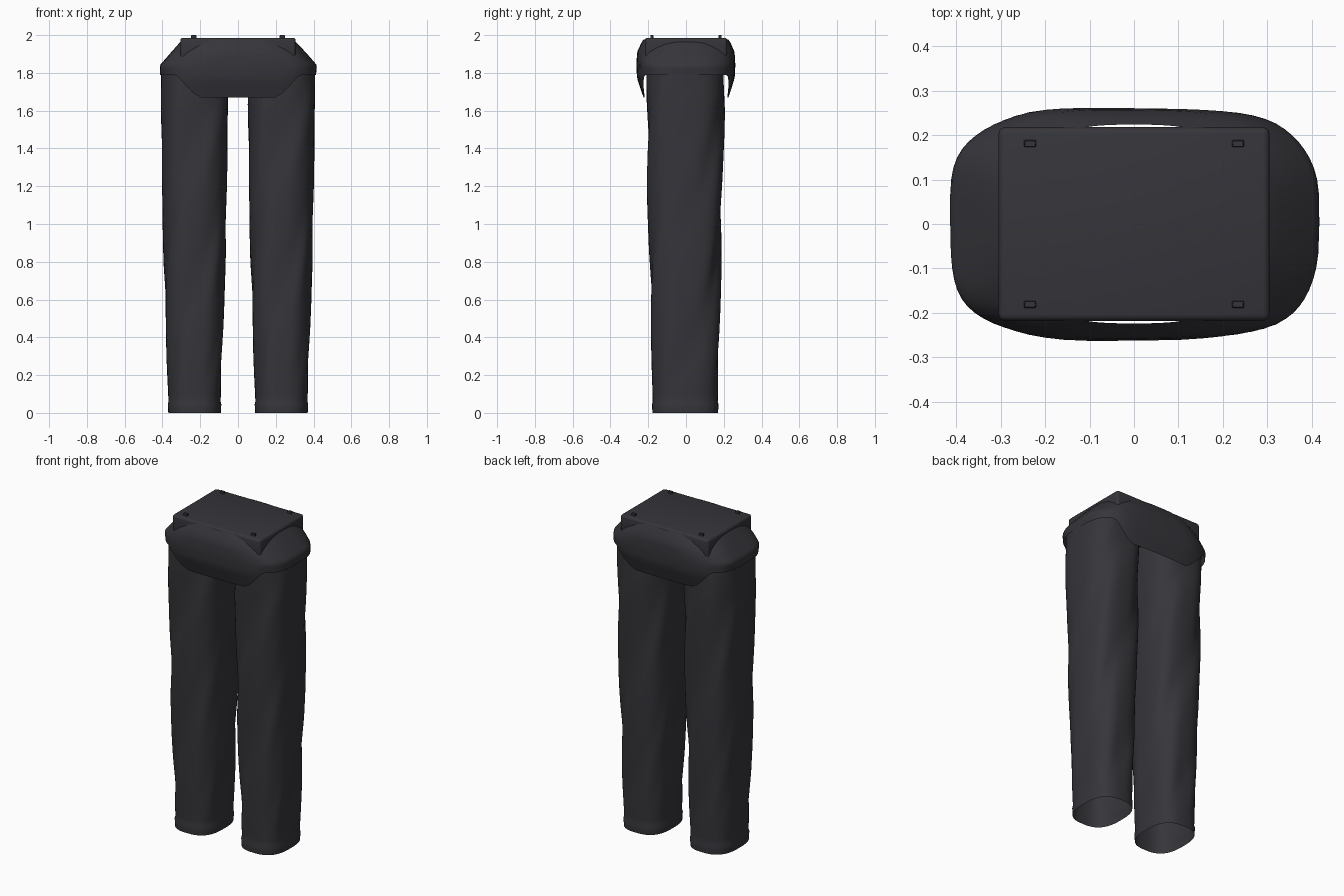
import bpy, bmesh, math

cube = bpy.data.objects.get("Cube")
if cube:
    bpy.data.objects.remove(cube)

# Single dark cloth colour
COLOUR = (0.036, 0.036, 0.043, 1.0)
cloth = bpy.data.materials.new("charcoal cloth")
cloth.use_nodes = True
cloth.diffuse_color = COLOUR
bsdf = cloth.node_tree.nodes["Principled BSDF"]
bsdf.inputs["Base Color"].default_value = COLOUR
bsdf.inputs["Roughness"].default_value = 0.8


def finish(name, bm, angle=40):
    bmesh.ops.recalc_face_normals(bm, faces=bm.faces)
    mesh = bpy.data.meshes.new(name)
    bm.to_mesh(mesh)
    bm.free()
    mesh.materials.append(cloth)
    obj = bpy.data.objects.new(name, mesh)
    bpy.context.collection.objects.link(obj)
    bpy.ops.object.select_all(action='DESELECT')
    obj.select_set(True)
    bpy.context.view_layer.objects.active = obj
    bpy.ops.object.shade_smooth_by_angle(angle=math.radians(angle))
    return obj


def squircle(t, rx, ry, power):
    """Point on a rounded rectangle outline at angle t."""
    c, s = math.cos(t), math.sin(t)
    return (math.copysign(abs(c) ** (2 / power), c) * rx,
            math.copysign(abs(s) ** (2 / power), s) * ry)


def loft(bm, rings):
    rings = [[bm.verts.new(p) for p in ring] for ring in rings]
    for a, b in zip(rings, rings[1:]):
        for i in range(len(a)):
            j = (i + 1) % len(a)
            bm.faces.new((a[i], a[j], b[j], b[i]))


def sample(profile, z):
    """Interpolate (z, rx, ry) rows at height z."""
    for (z0, *a), (z1, *b) in zip(profile, profile[1:]):
        if z <= z1:
            f = (z - z0) / (z1 - z0)
            return [p + (q - p) * f for p, q in zip(a, b)]
    return profile[-1][1:]


# Legs: open tubes with spiralling cloth folds and a plain hem
LEG = [(0, 0.139, 0.174), (0.05, 0.142, 0.176), (0.06, 0.138, 0.172),
       (0.8, 0.163, 0.188), (1.65, 0.178, 0.205), (1.84, 0.178, 0.205)]


def leg(name, cx):
    heights = [0, 0.02, 0.045, 0.06] + [0.06 + 1.78 * k / 60 for k in range(1, 61)]
    rings = []
    for z in heights:
        rx, ry = sample(LEG, z)
        fade = min(1, max(0, z - 0.06) * 4, max(0, 1.84 - z) * 4)
        ring = []
        for i in range(56):
            t = math.tau * i / 56
            fold = (0.5 * math.sin(5 * (t - 1.7 * z))
                    + 0.4 * math.sin(3 * t - 7 * z + 1)
                    + 0.3 * math.sin(8 * t - 11 * z + 2) * math.sin(6 * z))
            x, y = squircle(t, rx, ry, 2.7)
            k = 1 + 0.04 * fade * fold
            ring.append((cx + x * k, y * k - 0.004, z))
        rings.append(ring)
    bm = bmesh.new()
    loft(bm, rings)
    finish(name, bm)


leg("left_leg", 0.23)
leg("right_leg", -0.23)

# Hip shell: bulging band whose hem hangs lower at front and back
HIP = [(1.67, 0.405, 0.225), (1.77, 0.412, 0.258), (1.84, 0.416, 0.262),
       (1.91, 0.355, 0.258), (1.96, 0.31, 0.236), (1.978, 0.29, 0.224)]
rings = []
for level in range(15):
    f = level / 14
    ring = []
    for i in range(64):
        t = math.tau * i / 64
        x_guess = abs(squircle(t, 0.41, 0.25, 3.3)[0])
        rise = min(1, max(0, (x_guess - 0.2) / 0.12))
        low = 1.67 + 0.12 * rise ** 1.3
        z = low + (1.978 - low) * f
        rx, ry = sample(HIP, z)
        power = 3.4 - 0.7 * max(0, (z - 1.88) / 0.1)
        x, y = squircle(t, rx, ry, power)
        wave = 1 + 0.008 * math.sin(7 * t + 1) * math.sin(math.pi * f)
        ring.append((x * wave, y * wave, z))
    rings.append(ring)
bm = bmesh.new()
loft(bm, rings)
finish("hip_shell", bm)


def box(name, center, size, bevel, segments=3):
    bm = bmesh.new()
    bmesh.ops.create_cube(bm, size=1)
    for v in bm.verts:
        v.co = [c + p * s for c, p, s in zip(center, v.co, size)]
    bmesh.ops.bevel(bm, geom=bm.edges[:], offset=bevel, segments=segments,
                    affect='EDGES', profile=0.5)
    finish(name, bm)


# Waist block and the four small pegs on its top
box("waist_block", (0, 0, 1.925), (0.61, 0.436, 0.122), 0.015)
for side, sx in (("left", 1), ("right", -1)):
    for end, sy in (("front", -1), ("back", 1)):
        box(f"{side}_{end}_peg", (0.234 * sx, 0.181 * sy, 1.985),
            (0.027, 0.016, 0.03), 0.002, 1)
